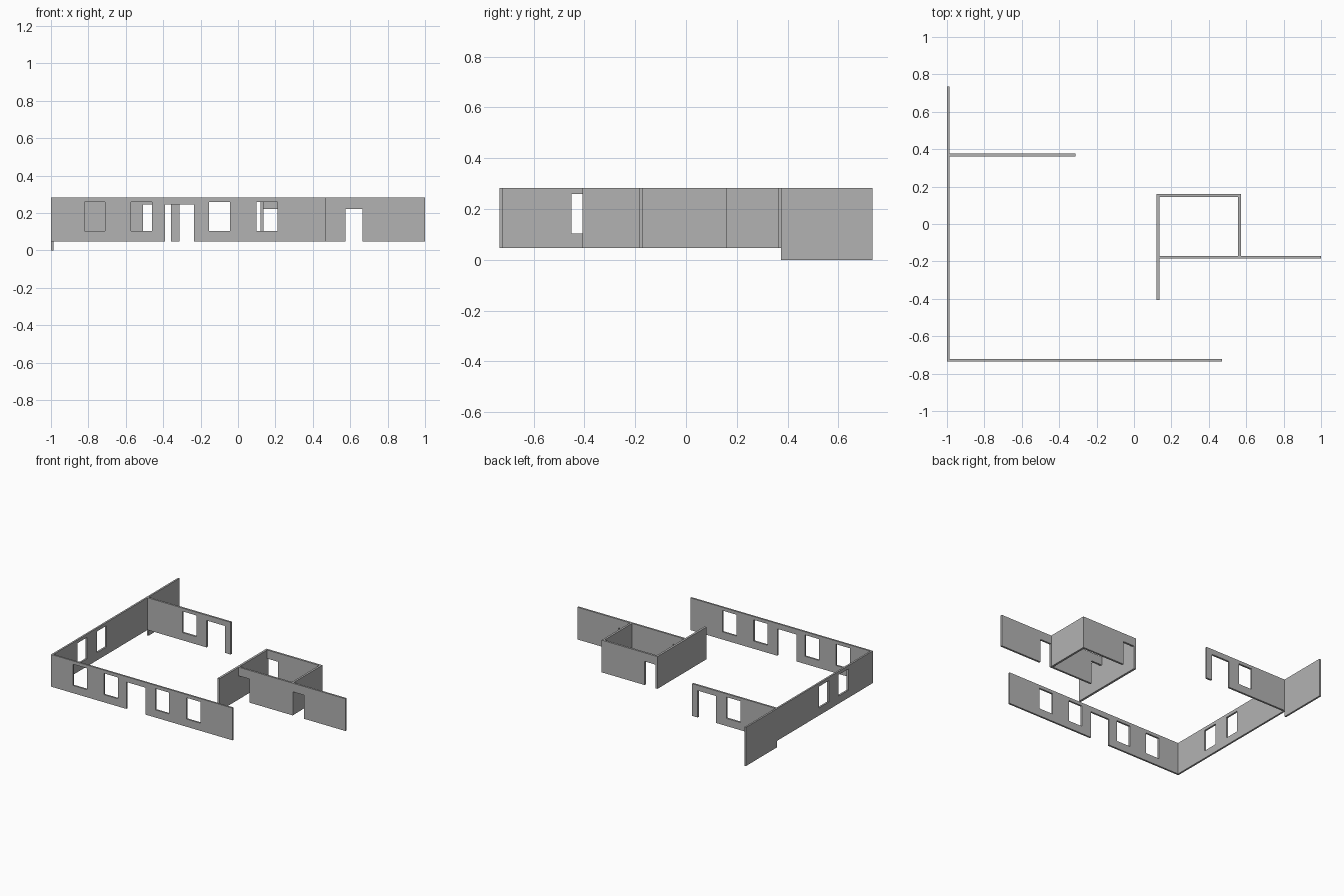
import bpy
import bmesh
from mathutils import Vector

cube = bpy.data.objects.get("Cube")
if cube:
    bpy.data.objects.remove(cube, do_unlink=True)

BASE, TOP = 0.047, 0.283
SILL, HEAD = 0.103, 0.259

plaster = bpy.data.materials.new("grey_plaster")
plaster.use_nodes = True
GREY = (0.45, 0.45, 0.45, 1)
plaster.diffuse_color = GREY
plaster.node_tree.nodes["Principled BSDF"].inputs["Base Color"].default_value = GREY


def window(start, width=0.112):
    return (start, start + width, SILL, HEAD)


def door(start, end, head):
    return (start, end, BASE, head)


def wall(name, axis, start, end, near, far, openings=(), base=BASE):
    """Upright slab along an axis; rectangular openings are left out of its face."""
    us = sorted({start, end, *(u for o in openings for u in o[:2])})
    zs = sorted({base, TOP, *(z for o in openings for z in o[2:])})
    along_x = axis == "x"
    bm = bmesh.new()
    grid = [[bm.verts.new((u, near, z) if along_x else (near, u, z)) for z in zs] for u in us]
    for i in range(len(us) - 1):
        for j in range(len(zs) - 1):
            u, z = (us[i] + us[i + 1]) / 2, (zs[j] + zs[j + 1]) / 2
            if not any(a < u < b and c < z < d for a, b, c, d in openings):
                bm.faces.new((grid[i][j], grid[i + 1][j], grid[i + 1][j + 1], grid[i][j + 1]))
    bmesh.ops.delete(bm, geom=[v for v in bm.verts if not v.link_faces], context="VERTS")
    # thicken the face into a solid wall
    result = bmesh.ops.extrude_face_region(bm, geom=bm.faces[:], use_keep_orig=True)
    moved = [g for g in result["geom"] if isinstance(g, bmesh.types.BMVert)]
    depth = far - near
    bmesh.ops.translate(bm, verts=moved, vec=Vector((0, depth, 0) if along_x else (depth, 0, 0)))
    bmesh.ops.recalc_face_normals(bm, faces=bm.faces[:])
    mesh = bpy.data.meshes.new(name)
    bm.to_mesh(mesh)
    bm.free()
    mesh.materials.append(plaster)
    obj = bpy.data.objects.new(name, mesh)
    bpy.context.collection.objects.link(obj)
    return obj


# Outer walls
wall("front_wall", "x", -0.987, 0.47, -0.735, -0.722,
     [window(-0.822), window(-0.571), door(-0.39, -0.235, 0.244),
      window(-0.155), window(0.098)])
wall("side_wall", "y", -0.735, 0.735, -1.0, -0.987,
     [window(-0.45), window(-0.225), (-0.735, 0.375, 0, BASE)], base=0)
wall("back_wall", "x", -0.987, -0.313, 0.362, 0.376,
     [window(-0.703), door(-0.508, -0.358, 0.244)])

# Small inner room, with its front wall running on to the side
wall("room_long_wall", "y", -0.407, 0.16, 0.119, 0.135)
wall("room_back_wall", "x", 0.135, 0.572, 0.145, 0.16, [door(0.135, 0.224, 0.22)])
wall("room_short_wall", "y", -0.171, 0.145, 0.557, 0.572)
wall("room_front_wall", "x", 0.135, 1.0, -0.185, -0.171,
     [door(0.135, 0.224, 0.22), door(0.574, 0.666, 0.22)])
